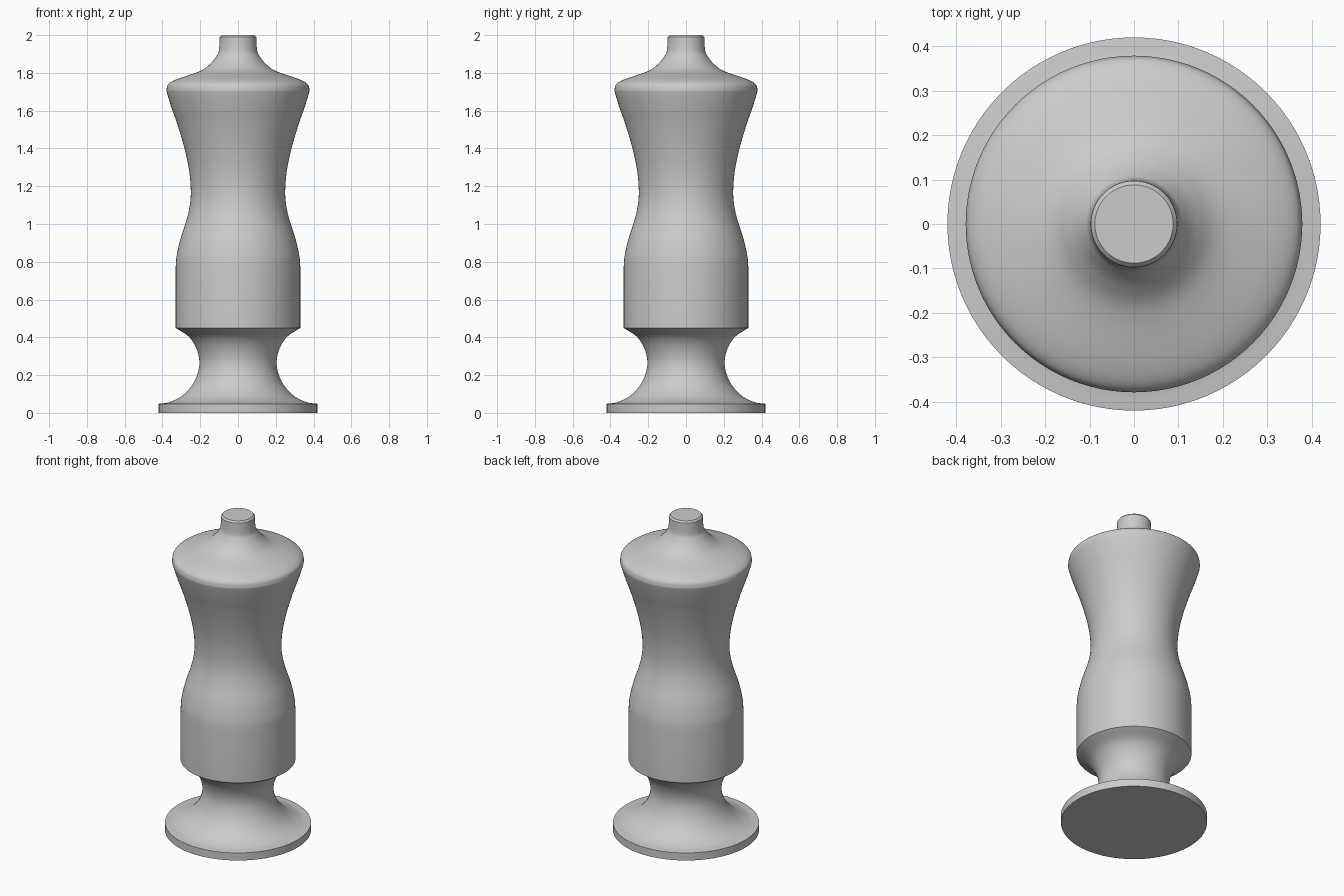
import bpy, bmesh, math
from mathutils import Vector

cube = bpy.data.objects.get("Cube")
if cube:
    bpy.data.objects.remove(cube, do_unlink=True)

SEGMENTS = 96
STEPS = 6


def make_material(name, color):
    mat = bpy.data.materials.new(name)
    mat.use_nodes = True
    mat.diffuse_color = color
    mat.node_tree.nodes["Principled BSDF"].inputs["Base Color"].default_value = color
    return mat


def smooth_path(points):
    """Catmull-Rom curve through (radius, height) points."""
    pts = [Vector(p) for p in points]
    pts = [2 * pts[0] - pts[1]] + pts + [2 * pts[-1] - pts[-2]]
    path = []
    for a, b, c, d in zip(pts, pts[1:], pts[2:], pts[3:]):
        for i in range(STEPS):
            t = i / STEPS
            path.append(0.5 * (2 * b + (c - a) * t + (2 * a - 5 * b + 4 * c - d) * t ** 2
                               + (3 * b - a - 3 * c + d) * t ** 3))
    return path + [pts[-2]]


def lathe(name, sections, mat):
    """Spin joined profile sections around z; section joins stay sharp."""
    profile = []
    for section in sections:
        path = smooth_path(section) if len(section) > 2 else [Vector(p) for p in section]
        profile += path[1:] if profile else path
    bm = bmesh.new()
    rings = []
    for r, z in profile:
        rings.append([bm.verts.new((r * math.cos(a), r * math.sin(a), z))
                      for a in (math.tau * i / SEGMENTS for i in range(SEGMENTS))])
    for low, high in zip(rings, rings[1:]):
        for i in range(SEGMENTS):
            j = (i + 1) % SEGMENTS
            bm.faces.new((low[i], low[j], high[j], high[i]))
    bm.faces.new(rings[0][::-1])
    bm.faces.new(rings[-1])
    mesh = bpy.data.meshes.new(name)
    bm.to_mesh(mesh)
    bm.free()
    mesh.materials.append(mat)
    obj = bpy.data.objects.new(name, mesh)
    bpy.context.collection.objects.link(obj)
    bpy.ops.object.select_all(action="DESELECT")
    obj.select_set(True)
    bpy.context.view_layer.objects.active = obj
    bpy.ops.object.shade_smooth_by_angle(angle=math.radians(30))
    return obj


grey = make_material("plain grey", (0.6, 0.6, 0.6, 1))

# Foot disc edge
foot = [(0.42, 0), (0.42, 0.048)]
# Flared stem between foot and body
stem = [(0.42, 0.048), (0.36, 0.058), (0.29, 0.095), (0.232, 0.165),
        (0.205, 0.25), (0.216, 0.33), (0.257, 0.4), (0.33, 0.45)]
# Straight grip
grip = [(0.33, 0.45), (0.33, 0.77)]
# Waist, rounded shoulder and top slope into the knob
upper = [(0.33, 0.77), (0.325, 0.83), (0.305, 0.92), (0.273, 1.02), (0.255, 1.1),
         (0.25, 1.18), (0.26, 1.29), (0.286, 1.41), (0.322, 1.53), (0.35, 1.61),
         (0.375, 1.69), (0.378, 1.715), (0.367, 1.742), (0.32, 1.768),
         (0.2, 1.81), (0.145, 1.85), (0.113, 1.89), (0.101, 1.92), (0.097, 1.99)]
# Slightly eased knob top
cap = [(0.097, 1.99), (0.088, 2.0)]

lathe("pepper_mill_body", [foot, stem, grip, upper, cap], grey)
